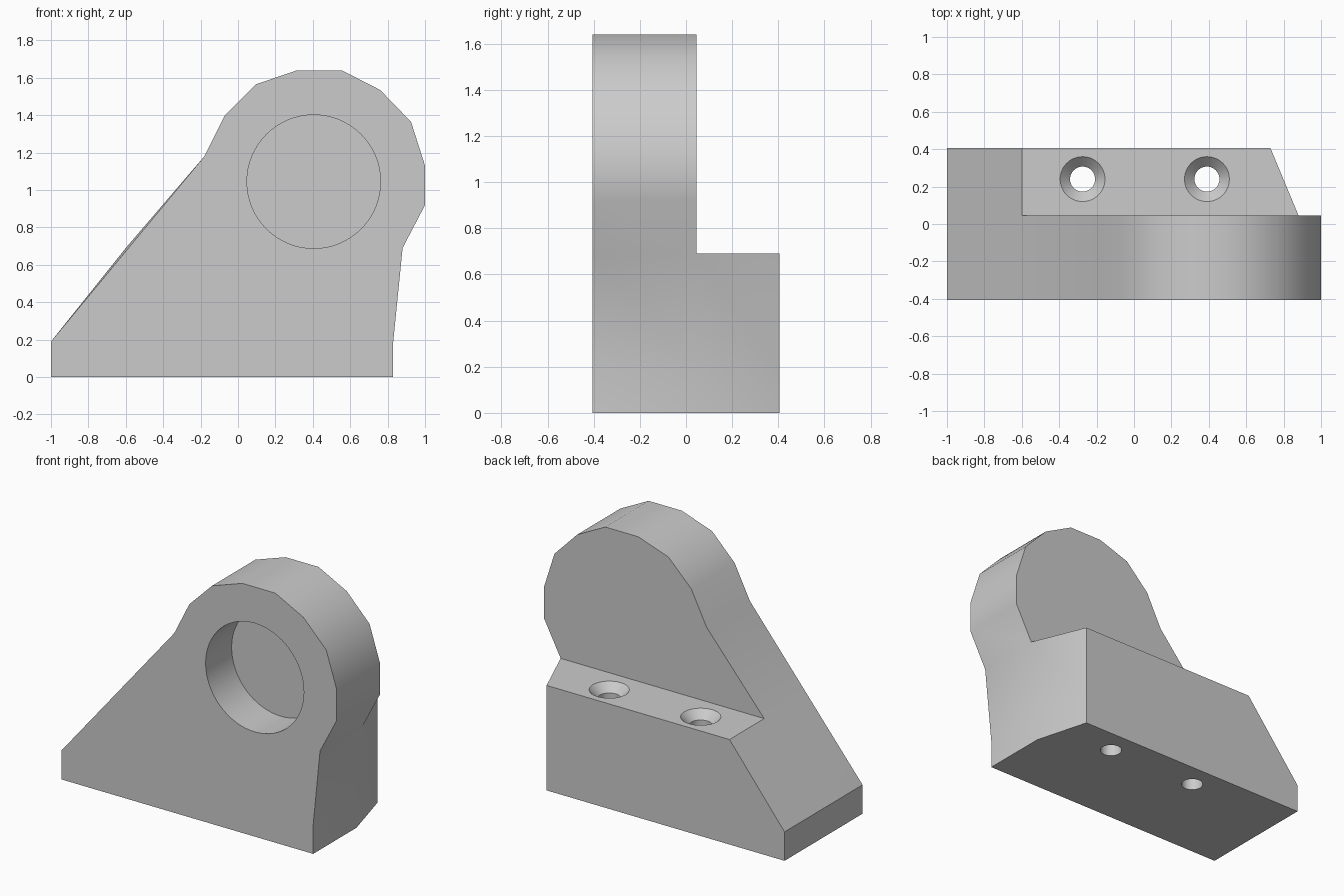
import bpy, bmesh, math

cube = bpy.data.objects.get("Cube")
if cube:
    bpy.data.objects.remove(cube, do_unlink=True)

FRONT, STEP, BACK = -0.405, 0.045, 0.405
LEDGE = 0.69

grey = bpy.data.materials.new("plain grey")
grey.use_nodes = True
grey.diffuse_color = (0.6, 0.6, 0.6, 1)
grey.node_tree.nodes["Principled BSDF"].inputs["Base Color"].default_value = (0.6, 0.6, 0.6, 1)


def finish(bm, name):
    bmesh.ops.recalc_face_normals(bm, faces=bm.faces)
    mesh = bpy.data.meshes.new(name)
    bm.to_mesh(mesh)
    bm.free()
    mesh.materials.append(grey)
    obj = bpy.data.objects.new(name, mesh)
    bpy.context.collection.objects.link(obj)
    return obj


def ring(bm, points, y):
    return [bm.verts.new((x, y, z)) for x, z in points]


def bridge(bm, a, b):
    n = len(a)
    for i in range(n):
        j = (i + 1) % n
        bm.faces.new((a[i], a[j], b[j], b[i]))


def turned_cutter(name, profile, location, rotation=(0, 0, 0), sides=48):
    """Solid of revolution about z from (radius, height) pairs."""
    bm = bmesh.new()
    rings = [[bm.verts.new((r * math.cos(k * math.tau / sides),
                            r * math.sin(k * math.tau / sides), h))
              for k in range(sides)] for r, h in profile]
    for a, b in zip(rings, rings[1:]):
        bridge(bm, a, b)
    bm.faces.new(rings[0])
    bm.faces.new(rings[-1])
    obj = finish(bm, name)
    obj.location, obj.rotation_euler = location, rotation
    obj.hide_render = True
    return obj


# Bracket body: rounded plate in front, stepped foot behind
foot_left = [(-1, 0), (-1, 0.19)]
arch = [(-0.18, 1.18), (-0.07, 1.4), (0.095, 1.565), (0.315, 1.64), (0.555, 1.64),
        (0.76, 1.535), (0.925, 1.365), (1, 1.13), (1, 0.92)]
foot_right = [(0.88, LEDGE), (0.83, 0.19), (0.83, 0)]

bm = bmesh.new()
front = ring(bm, foot_left + [(-0.6, 0.673)] + arch + foot_right, FRONT)
middle = ring(bm, foot_left + [(-0.6, LEDGE)] + arch + foot_right, STEP)
rear = ring(bm, foot_left + [(-0.6, LEDGE), (0.73, LEDGE), (0.73, 0.19), (0.73, 0)], BACK)
bridge(bm, front, middle)
bridge(bm, middle[:3] + middle[-3:], rear)
bm.faces.new(front)
bm.faces.new(middle[2:-2])
bm.faces.new(rear)
body = finish(bm, "bracket_body")

# Blind bore in the plate and two countersunk screw holes in the ledge
cutters = [turned_cutter("bore_cutter", [(0.357, -0.27), (0.357, 0.1)],
                         (0.405, FRONT, 1.045), (math.pi / 2, 0, 0), 64)]
screw = [(0.067, -0.8), (0.067, -0.053), (0.12, 0), (0.14, 0.02)]
for side, x in (("right", -0.275), ("left", 0.39)):
    cutters.append(turned_cutter(side + "_screw_cutter", screw, (x, 0.24, LEDGE)))

bpy.context.view_layer.objects.active = body
body.select_set(True)
for cutter in cutters:
    mod = body.modifiers.new(cutter.name, 'BOOLEAN')
    mod.operation, mod.solver, mod.object = 'DIFFERENCE', 'EXACT', cutter
    bpy.ops.object.modifier_apply(modifier=mod.name)
for cutter in cutters:
    bpy.data.objects.remove(cutter, do_unlink=True)

bpy.ops.object.shade_smooth_by_angle(angle=math.radians(32))
